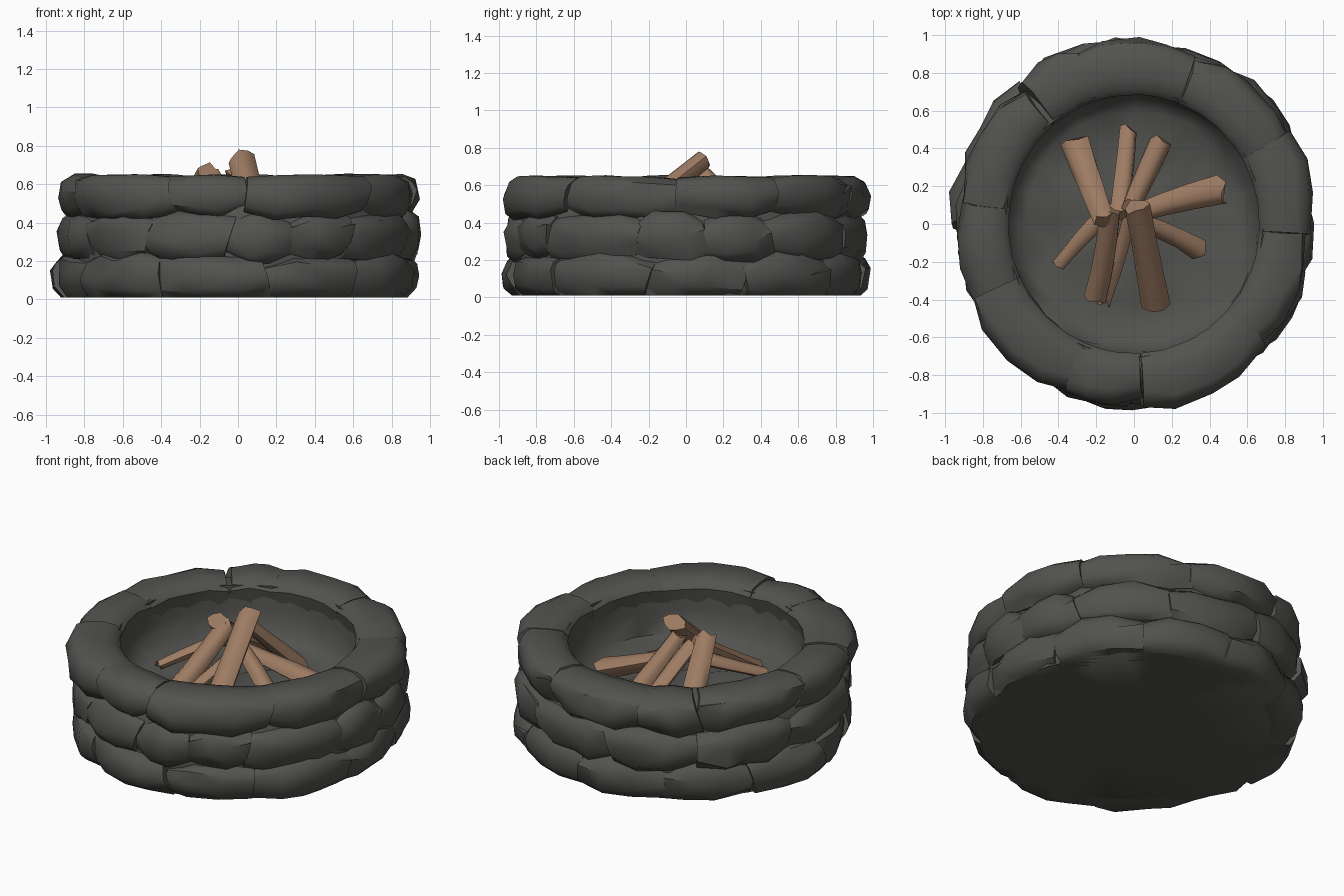
import bpy, bmesh, math, random
from mathutils import Vector

if "Cube" in bpy.data.objects:
    bpy.data.objects.remove(bpy.data.objects["Cube"])

random.seed(11)
J = lambda a: random.uniform(-a, a)


def material(name, rgb):
    m = bpy.data.materials.new(name)
    m.diffuse_color = (*rgb, 1)
    m.use_nodes = True
    m.node_tree.nodes["Principled BSDF"].inputs["Base Color"].default_value = m.diffuse_color
    return m


stone = material("dark grey stone", (0.085, 0.086, 0.079))
wood = material("brown wood", (0.34, 0.2, 0.125))


def finish(bm, name, mat, angle):
    bmesh.ops.recalc_face_normals(bm, faces=bm.faces)
    me = bpy.data.meshes.new(name)
    bm.to_mesh(me)
    bm.free()
    ob = bpy.data.objects.new(name, me)
    bpy.context.collection.objects.link(ob)
    me.materials.append(mat)
    bpy.ops.object.select_all(action='DESELECT')
    ob.select_set(True)
    bpy.context.view_layer.objects.active = ob
    bpy.ops.object.shade_smooth_by_angle(angle=math.radians(angle))
    return ob


def skin(bm, rings):
    """Bridge successive closed rings of points and cap both ends."""
    vs = [[bm.verts.new(p) for p in r] for r in rings]
    n = len(vs[0])
    for a, b in zip(vs, vs[1:]):
        for i in range(n):
            k = (i + 1) % n
            bm.faces.new((a[i], a[k], b[k], b[i]))
    bm.faces.new(vs[0])
    bm.faces.new(vs[-1])


def polar(r, deg, z):
    a = math.radians(deg)
    return Vector((r * math.cos(a), 1.03 * r * math.sin(a), z))


# Stone courses: each stone is a rough, chamfered arc block with skewed ends
def build_stone(name, a0, a1, z0, z1, top, bottom):
    bm = bmesh.new()
    out = 0.94 + J(0.018)
    h = z1 - z0
    cols = max(3, round((a1 - a0) / 10))
    tilt, skew0, skew1 = J(0.03), J(2.5), J(2.5)
    rings = []
    for c in range(cols + 1):
        t = c / cols
        end = c in (0, cols)
        a = a0 + (a1 - a0) * t + (0 if end else J(2))
        skew = skew0 * (1 - t) + skew1 * t
        s = 0.028 if end else 0.0
        ro = out - s + tilt * (t - 0.5) + J(0.013)
        zt = z1 - s * (0.5 if top else 0.9) + (J(0.006) if top else J(0.016))
        zb = z0 if bottom else z0 + s * 0.9 + J(0.016)
        ri = 0.665 if top else 0.74
        prof = [(ri + 0.03, zb), (ro - 0.04 + J(0.012), zb),
                (ro + J(0.01), zb + h * (0.2 + J(0.08))),
                (ro + 0.012 + J(0.01), zb + h * (0.55 + J(0.12))),
                (ro - 0.006 + J(0.01), zt - h * (0.15 + J(0.05))),
                (ro - 0.055 + J(0.015), zt),
                (ri + 0.1, zt + (J(0.005) if top else 0)),
                (ri + 0.03, zt - 0.012),
                (ri, zt - 0.05)]
        rings.append([polar(r, a + skew * ((z - z0) / h - 0.5) * 2, z)
                      for r, z in prof])
    skin(bm, rings)
    bmesh.ops.triangulate(bm, faces=bm.faces)
    finish(bm, name, stone, 45)


courses = [
    ("bottom", 0.01, 0.235, [-152, -117, -81, -49, -12, 20, 52, 85, 118, 150, 180]),
    ("middle", 0.2, 0.45, [-149, -121, -93, -72, -51, -16, 6, 28, 62, 98, 130, 165]),
    ("top", 0.425, 0.65, [-155, -112, -87, -43, -3, 30, 70, 109, 130, 172]),
]
for label, z0, z1, cuts in courses:
    for i, a in enumerate(cuts):
        b = cuts[i + 1] if i + 1 < len(cuts) else cuts[0] + 360
        build_stone(f"{label}_stone_{i + 1}", a - 0.4, b + 0.4, z0, z1,
                    label == "top", label == "bottom")

# Core of the pit: rough floor, inner wall and underside in one turned shape
bm = bmesh.new()
profile = [(0.2, 0.29), (0.42, 0.28), (0.58, 0.29), (0.655, 0.35), (0.68, 0.47),
           (0.685, 0.615), (0.8, 0.615), (0.885, 0.56), (0.885, 0.04),
           (0.87, 0.01), (0.4, 0.01)]
N = 24
rings = []
for k, (r, z) in enumerate(profile):
    jr, jz = (0.012, 0.03) if k < 4 else (0.004, 0)
    rings.append([polar(r + J(jr), 360 * i / N, z + J(jz)) for i in range(N)])
skin(bm, rings)
bmesh.ops.triangulate(bm, faces=[f for f in bm.faces if len(f.verts) == 4])
finish(bm, "pit_floor_and_wall", stone, 60)


# Firewood: tapered, slightly bent split logs leaning into a pile
def build_log(name, p0, p1, w0, w1, sides=8):
    p0, p1 = Vector(p0), Vector(p1)
    d = (p1 - p0).normalized()
    u = d.cross(Vector((0, 0, 1))).normalized()
    v = u.cross(d)
    shape = [random.uniform(0.88, 1.1) for _ in range(sides)]
    bend = J(0.015)
    bm = bmesh.new()
    rings = []
    for k in range(4):
        t = k / 3
        c = p0.lerp(p1, t) + u * bend * math.sin(math.pi * t)
        r = (w0 + (w1 - w0) * t) / 2
        ring = []
        for i in range(sides):
            a = 2 * math.pi * i / sides + 0.3
            q = r * shape[i] * (1 + J(0.05))
            slant = J(0.025) if k in (0, 3) else 0
            ring.append(c + u * q * math.cos(a) + v * q * 0.8 * math.sin(a) + d * slant)
        rings.append(ring)
    skin(bm, rings)
    finish(bm, name, wood, 50)


logs = [
    ((0.12, -0.43, 0.32), (0.02, 0.09, 0.73), 0.15, 0.13),
    ((-0.21, -0.39, 0.32), (-0.13, 0.07, 0.63), 0.13, 0.11),
    ((-0.4, -0.22, 0.41), (-0.1, 0.09, 0.56), 0.07, 0.11),
    ((-0.31, 0.42, 0.34), (-0.16, 0.02, 0.66), 0.17, 0.12),
    ((-0.03, 0.5, 0.33), (-0.08, 0.06, 0.6), 0.09, 0.1),
    ((0.13, 0.42, 0.31), (-0.02, 0.09, 0.67), 0.13, 0.1),
    ((0.46, 0.18, 0.36), (0.0, 0.05, 0.52), 0.16, 0.1),
    ((0.36, -0.14, 0.32), (0.02, 0.02, 0.54), 0.12, 0.09),
    ((-0.16, -0.41, 0.3), (-0.02, 0.05, 0.52), 0.07, 0.08),
]
for i, (p0, p1, w0, w1) in enumerate(logs):
    build_log(f"log_{i + 1}", p0, p1, w0, w1)
